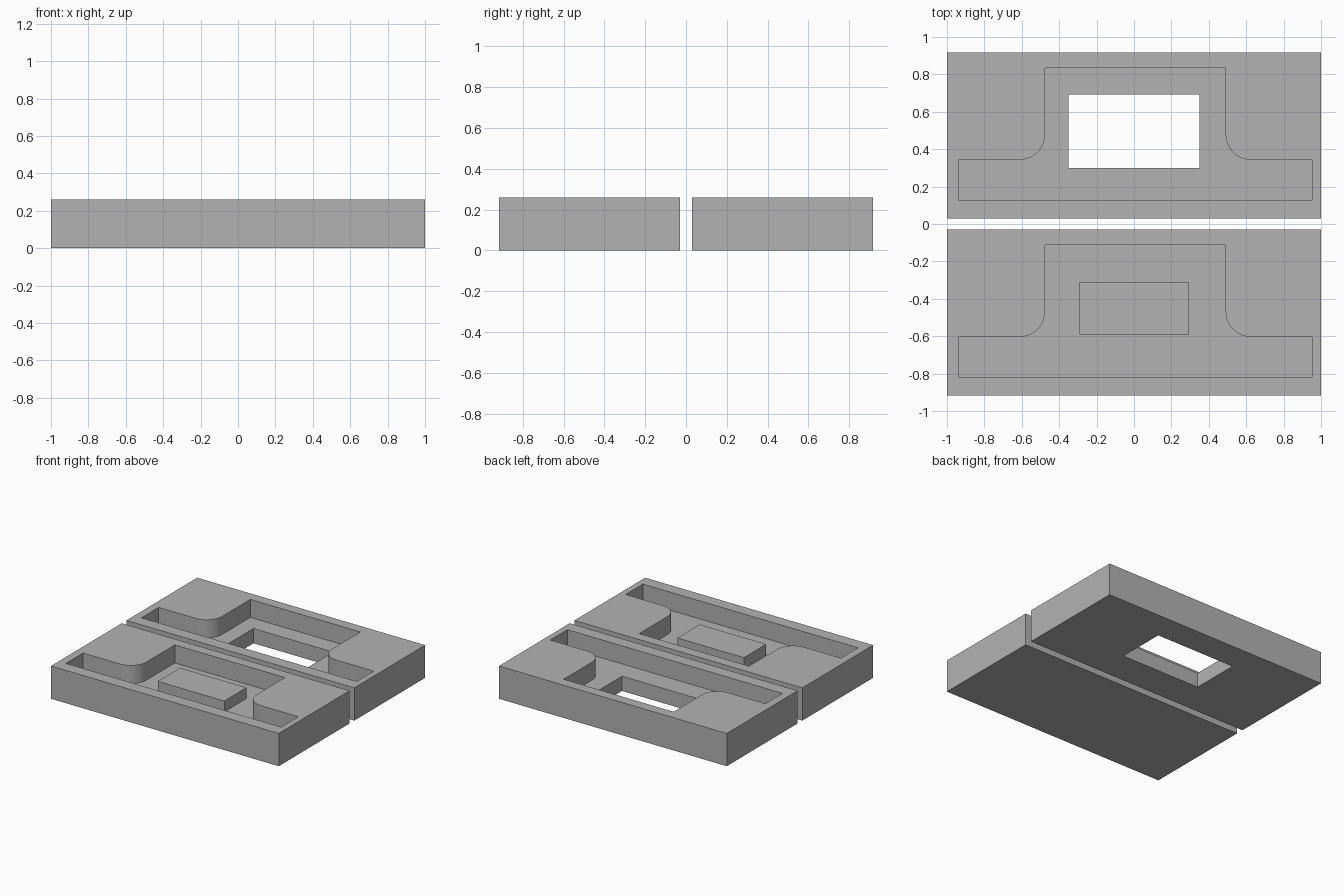
import bpy
import bmesh
from math import pi, cos, sin

cube = bpy.data.objects.get("Cube")
if cube:
    bpy.data.objects.remove(cube, do_unlink=True)

HEIGHT, FLOOR, ISLAND_TOP = 0.26, 0.117, 0.203
HALF_DEPTH, CENTRE_Y = 0.4435, 0.4735
FILLET = 0.135

grey = bpy.data.materials.new("plain grey")
grey.use_nodes = True
colour = (0.45, 0.45, 0.45, 1)
grey.diffuse_color = colour
grey.node_tree.nodes["Principled BSDF"].inputs["Base Color"].default_value = colour


def prism(name, outline, z0, z1):
    """Extrude a counter-clockwise outline from z0 to z1."""
    bm = bmesh.new()
    base = bm.faces.new([bm.verts.new((x, y, z0)) for x, y in outline])
    top = bmesh.ops.extrude_face_region(bm, geom=[base], use_keep_orig=True)["geom"]
    bmesh.ops.translate(bm, vec=(0, 0, z1 - z0),
                        verts=[g for g in top if isinstance(g, bmesh.types.BMVert)])
    bmesh.ops.recalc_face_normals(bm, faces=bm.faces)
    mesh = bpy.data.meshes.new(name)
    bm.to_mesh(mesh)
    bm.free()
    mesh.materials.append(grey)
    obj = bpy.data.objects.new(name, mesh)
    bpy.context.collection.objects.link(obj)
    return obj


def rectangle(cx, cy, hx, hy):
    return [(cx - hx, cy - hy), (cx + hx, cy - hy), (cx + hx, cy + hy), (cx - hx, cy + hy)]


def pocket_outline(cy):
    """Wide slot with a tall middle, joined by rounded inner corners."""
    cx, wide, narrow = 0.007, 0.944, 0.483
    low, step, high = cy - 0.345, cy - 0.13, cy + 0.361
    arc = []
    for i in range(13):
        a = 1.5 * pi - i * pi / 24
        arc.append((narrow + FILLET + FILLET * cos(a), step + FILLET + FILLET * sin(a)))
    right = [(wide, low), (wide, step)] + arc + [(narrow, high)]
    left = [(-x, y) for x, y in reversed(right)]
    return [(cx + x, y) for x, y in right + left]


def carve(target, cutter):
    cutter.hide_render = True
    mod = target.modifiers.new("carve", 'BOOLEAN')
    mod.operation, mod.solver, mod.object = 'DIFFERENCE', 'EXACT', cutter
    bpy.context.view_layer.objects.active = target
    bpy.ops.object.modifier_apply(modifier=mod.name)
    bpy.data.objects.remove(cutter, do_unlink=True)


def tray(name, cy):
    block = prism(name, rectangle(0, cy, 1, HALF_DEPTH), 0, HEIGHT)
    carve(block, prism("pocket_cutter", pocket_outline(cy), FLOOR, HEIGHT + 0.1))
    return block


# Front tray with a raised island, back tray with a matching window
front_tray = tray("front_tray", -CENTRE_Y)
back_tray = tray("back_tray", CENTRE_Y)
carve(back_tray, prism("window_cutter", rectangle(0.001, 0.496, 0.35, 0.196), -0.1, HEIGHT))
prism("front_island", rectangle(0.001, -0.45, 0.292, 0.14), FLOOR - 0.02, ISLAND_TOP)

# Smooth the rounded corners only
for obj in (front_tray, back_tray):
    bpy.ops.object.select_all(action='DESELECT')
    obj.select_set(True)
    bpy.context.view_layer.objects.active = obj
    bpy.ops.object.shade_smooth_by_angle(angle=pi / 6)
